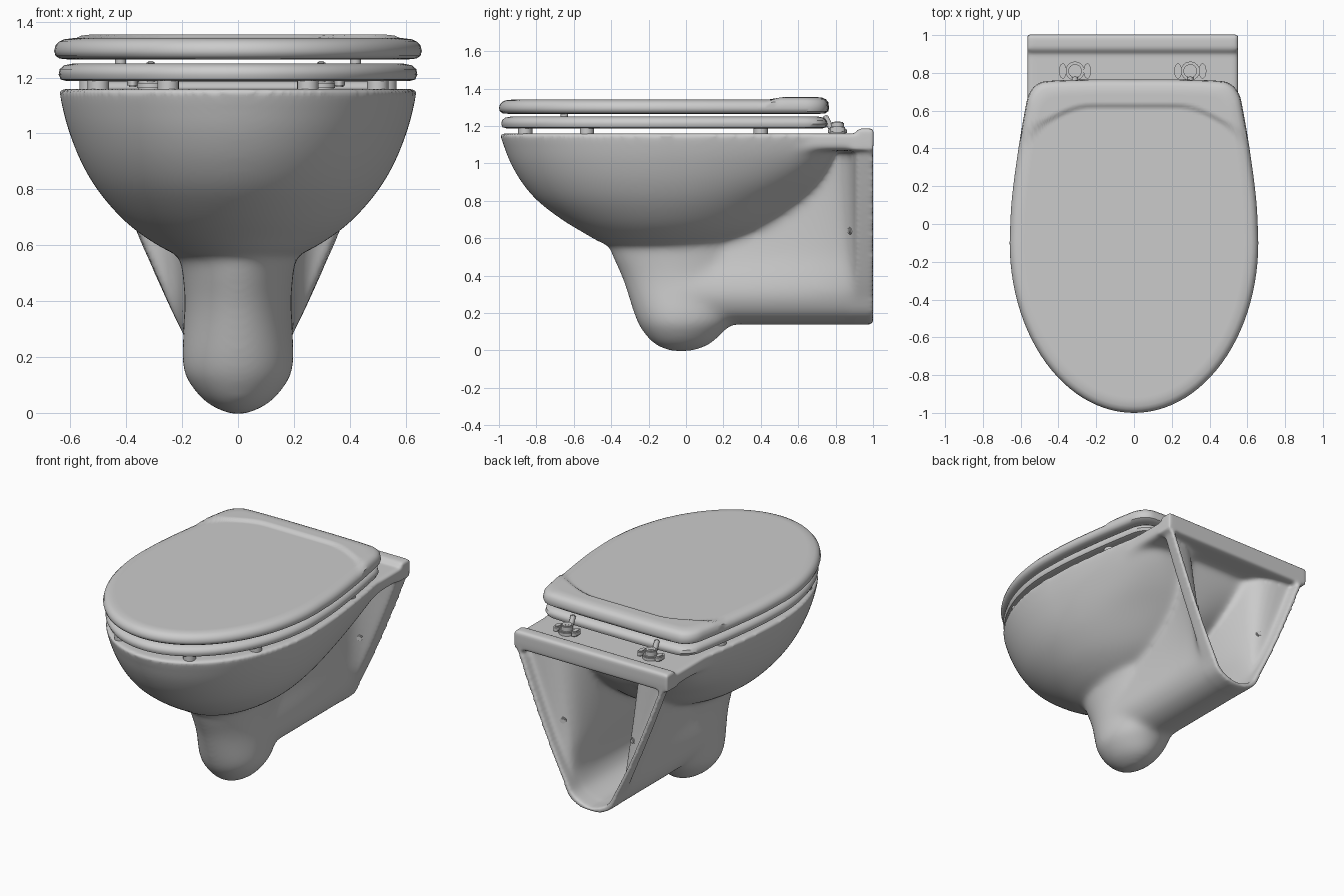
import bpy, bmesh
from math import sin, cos, pi
from mathutils import Vector, Matrix

if "Cube" in bpy.data.objects:
    bpy.data.objects.remove(bpy.data.objects["Cube"])


def spline(pts, n):
    """Catmull-Rom through tuples of any size."""
    P = [Vector(p) for p in pts]
    out = []
    for i in range(len(P) - 1):
        a, b, c, d = P[max(i - 1, 0)], P[i], P[i + 1], P[min(i + 2, len(P) - 1)]
        for k in range(n):
            t = k / n
            out.append(0.5 * (2 * b + (c - a) * t + (2 * a - 5 * b + 4 * c - d) * t * t
                              + (3 * b - a - 3 * c + d) * t ** 3))
    return out + [P[-1]]


# squarish rear half of the seat outline, normalised
BACK = spline([(1, 0), (.985, .25), (.935, .55), (.88, .8), (.845, .91),
               (.77, .975), (.65, .993), (.33, 1), (0, 1)], 5)


def outline(z, w, yf, yb, rnd=0, yc=-.1):
    half = [(w * sin(pi / 2 * i / 26), yc - (yc - yf) * cos(pi / 2 * i / 26)) for i in range(26)]
    for k, (u, v) in enumerate(BACK):
        a = pi / 2 * k / (len(BACK) - 1)
        u, v = u + (cos(a) - u) * rnd, v + (sin(a) - v) * rnd
        half.append((w * u, yc + (yb - yc) * v))
    full = half + [(-x, y) for x, y in reversed(half[1:-1])]
    return [(x, y, z) for x, y in full]


def finish(name, bm):
    bmesh.ops.recalc_face_normals(bm, faces=bm.faces)
    me = bpy.data.meshes.new(name)
    bm.to_mesh(me)
    bm.free()
    ob = bpy.data.objects.new(name, me)
    bpy.context.collection.objects.link(ob)
    return ob


def skin(name, rings, closed=False):
    bm = bmesh.new()
    R = [[bm.verts.new(p) for p in r] for r in rings]
    n = len(R[0])
    pairs = list(zip(R, R[1:])) + ([(R[-1], R[0])] if closed else [])
    for a, b in pairs:
        for i in range(n):
            j = (i + 1) % n
            bm.faces.new((a[i], a[j], b[j], b[i]))
    if not closed:
        bm.faces.new(R[0])
        bm.faces.new(R[-1])
    return finish(name, bm)


def box(name, lo, hi):
    xs = [(lo[0], lo[1]), (hi[0], lo[1]), (hi[0], hi[1]), (lo[0], hi[1])]
    return skin(name, [[(x, y, z) for x, y in xs] for z in (lo[2], hi[2])])


def apply(ob, m):
    bpy.context.view_layer.objects.active = ob
    bpy.ops.object.modifier_apply(modifier=m.name)


def combine(ob, other, op):
    m = ob.modifiers.new(op, 'BOOLEAN')
    m.operation, m.object, m.solver = op, other, 'EXACT'
    apply(ob, m)
    bpy.data.objects.remove(other)


def pill(name, loc, r, depth, sy=1.0, axis=(0, 0, 1), bevel=.006):
    bm = bmesh.new()
    bmesh.ops.create_cone(bm, cap_ends=True, segments=24, radius1=r, radius2=r, depth=depth)
    rim = [e for e in bm.edges if abs(e.verts[0].co.z - e.verts[1].co.z) < 1e-5]
    bmesh.ops.bevel(bm, geom=rim, offset=bevel, segments=2, affect='EDGES')
    rot = Vector((0, 0, 1)).rotation_difference(Vector(axis)).to_matrix().to_4x4()
    bm.transform(Matrix.Translation(loc) @ rot @ Matrix.Diagonal((1, sy, 1, 1)))
    return finish(name, bm)


# rear shroud: slim waste pipe section opening into a V-shaped wall frame (slim, wide, z)
PROFILE = spline([(.03, .03, .138), (.09, .09, .155), (.155, .155, .2), (.195, .2, .29),
                  (.188, .245, .38), (.165, .3, .5), (.155, .362, .64), (.15, .45, .85),
                  (.15, .545, 1.09)], 3)


def section(y, f, inset=0):
    s = []
    for a, b, z in PROFILE:
        z = min(z + inset * max(0, 1 - (z - .15) / .4), 1.09 - inset)
        s.append((max(a + (b - a) * f - inset, .012), y, z))
    return s + [(-x, yy, z) for x, yy, z in reversed(s)]


FLARE = spline([(-.05, 0), (.2, 0), (.4, .04), (.6, .12), (.75, .24), (.84, .38),
                (.885, .6), (.908, .95)], 3)
FLARE = [tuple(p) for p in FLARE]
body = skin("toilet_body", [section(y, f) for y, f in FLARE + [(1, 1)]])
hollow = [(y + .03, f) for y, f in FLARE if y > .2] + [(1.05, 1)]
combine(body, skin("cavity", [section(y, f, .026) for y, f in hollow]), 'DIFFERENCE')

# trap column below the bowl
trap = spline([(-.006, .025, -.08, .03), (.03, .105, -.165, .125), (.1, .17, -.23, .2),
               (.18, .2, -.272, .27), (.38, .19, -.338, .32), (.55, .205, -.41, .34),
               (.72, .23, -.43, .34)], 4)
combine(body, skin("trap", [outline(*p, 1, -.03) for p in trap]), 'UNION')

# bowl hull
hull = spline([(.53, .1, -.28, .1, 1), (.57, .23, -.44, .25, 1), (.63, .335, -.55, .4, 1),
               (.7, .42, -.665, .52, 1), (.8, .505, -.795, .65, .9), (.9, .563, -.88, .73, .6),
               (1.0, .603, -.938, .78, .3), (1.08, .626, -.97, .8, .1),
               (1.16, .64, -.996, .8, 0)], 4)
combine(body, skin("hull", [outline(*p) for p in hull]), 'UNION')

# rear deck and raised wall ledge
combine(body, box("deck", (-.564, .4, 1.068), (.55, 1, 1.16)), 'UNION')
combine(body, box("ledge", (-.565, .915, 1.1), (.551, 1.003, 1.187)), 'UNION')

# bowl interior
inner = spline([(.62, .1, -.3, .08, 1), (.68, .25, -.45, .22, 1), (.8, .36, -.6, .35, 1),
                (.95, .41, -.7, .42, 1), (1.2, .42, -.74, .45, 1)], 4)
combine(body, skin("well", [outline(*p) for p in inner]), 'DIFFERENCE')

# melt the joins into ceramic fillets, leaving rim and wall edge crisper
m = body.modifiers.new("Remesh", 'REMESH')
m.mode, m.voxel_size, m.use_smooth_shade = 'VOXEL', .0125, True
apply(body, m)
soft = body.vertex_groups.new(name="soft")
soft.add([v.index for v in body.data.vertices if v.co.z < 1.1 and v.co.y < .89], 1, 'REPLACE')
m = body.modifiers.new("Fillets", 'SMOOTH')
m.factor, m.iterations, m.vertex_group = .5, 45, "soft"
m = body.modifiers.new("Smooth", 'SMOOTH')
m.factor, m.iterations = .5, 8

# seat ring
SEAT = [(.03, 1.187), (.008, 1.193), (0, 1.21), (.004, 1.23), (.02, 1.244), (.05, 1.25)]
rings = [outline(z, .642 - d, -.988 + d, .758 - d) for d, z in SEAT]
rings += [outline(z, .39 + d, -.7 - d, .36 + d, 1) for d, z in reversed(SEAT)]
skin("seat", rings, closed=True)

# lid with a raised rear panel
W, F, B, C = .658, -1, .765, -.1
rings = [outline(z, W - d, F + d, B - d) for d, z in
         [(.05, 1.265), (.02, 1.268), (.005, 1.278), (0, 1.295), (.005, 1.315),
          (.018, 1.329), (.035, 1.337), (.06, 1.34)]]
for i in range(1, 70):
    s = 1 - i / 70
    rings.append(outline(1.341, (W - .06) * s, C + (F + .06 - C) * s, C + (B - .06 - C) * s))
lid = skin("lid", rings)
for v in lid.data.vertices:
    x, y, z = v.co
    if z > 1.3:
        edge = .61 - .13 * (max(0, abs(x) - .25) / .29) ** 1.5
        t = min(max((y - edge) / .03, 0), 1)
        v.co.z += .014 * t * t * (3 - 2 * t)

for s, side in ((-1, "left"), (1, "right")):
    # rubber buffers under seat and lid
    for i, (x, y) in enumerate([(.25, -.86), (.5, -.53), (.53, .4)]):
        pill(f"seat_buffer_{side}_{i}", (s * x, y, 1.173), .038, .045)
    pill(f"lid_buffer_{side}", (s * .42, -.65, 1.258), .02, .03)
    # hinges: post, cap, two wings and arm into the seat
    hx = s * .305 - .007
    pill(f"hinge_base_{side}", (hx, .81, 1.172), .05, .03)
    pill(f"hinge_cap_{side}", (hx, .81, 1.193), .036, .056)
    pill(f"hinge_screw_{side}", (hx, .81, 1.213), .022, .02)
    for k in (-1, 1):
        pill(f"hinge_wing_{side}_{k}", (hx + k * .065, .81, 1.183), .02, .035, 2.0)
    pill(f"hinge_arm_{side}", (hx, .76, 1.22), .016, .08, axis=(0, -.5, 1))
    # wall fixing bolts through the frame
    pill(f"fixing_bolt_{side}", (s * .262, .895, .64), .02, .06, axis=(s * .4, -1, 0))

# smooth shading with kept edges
for ob in bpy.context.collection.objects:
    bpy.ops.object.select_all(action='DESELECT')
    ob.select_set(True)
    bpy.context.view_layer.objects.active = ob
    if ob is body:
        bpy.ops.object.shade_smooth()
    else:
        bpy.ops.object.shade_smooth_by_angle(angle=.7)
